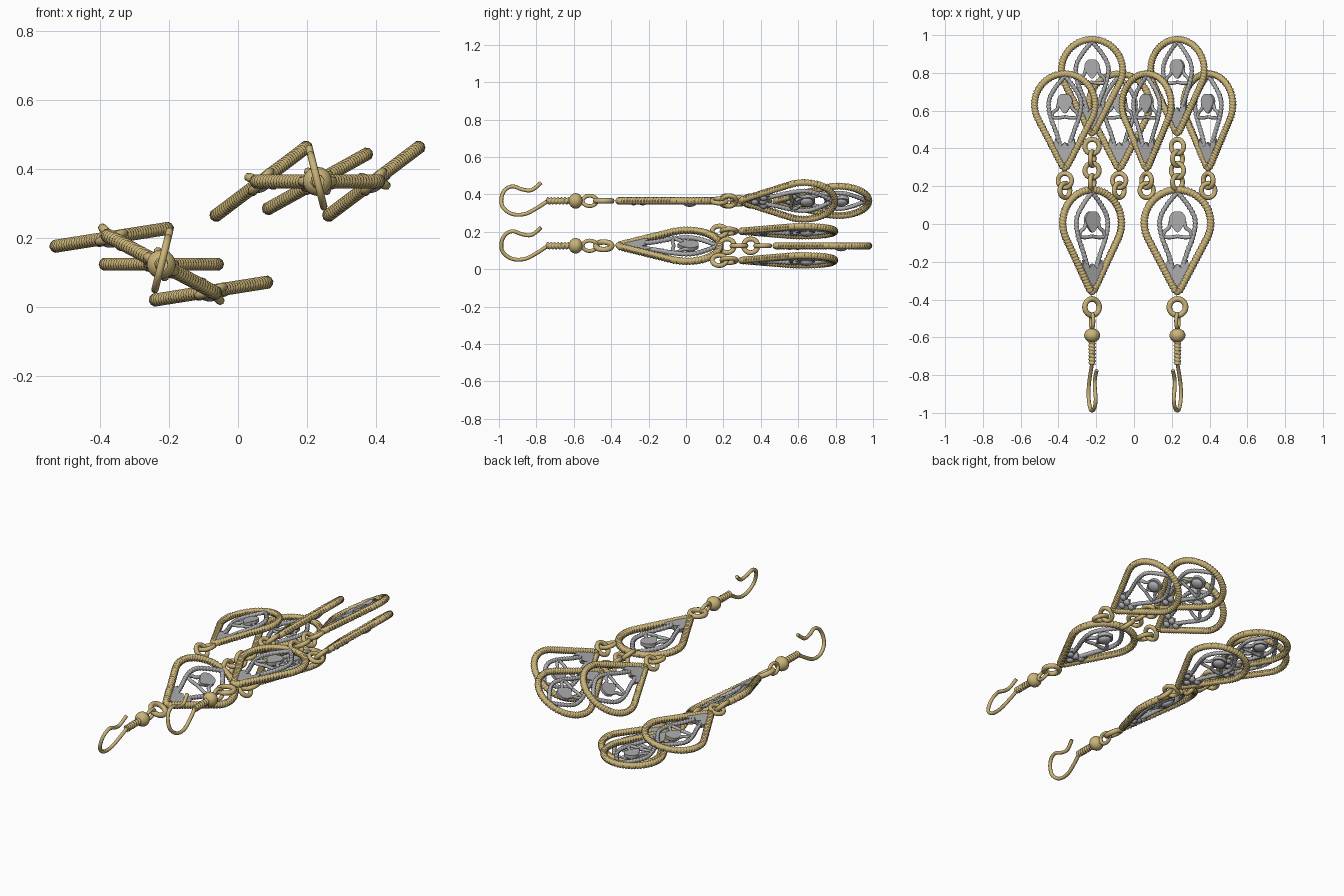
import bpy, bmesh
from math import pi, sin, cos, radians, acos
from mathutils import Vector, Matrix

if "Cube" in bpy.data.objects:
    bpy.data.objects.remove(bpy.data.objects["Cube"])

gold = bpy.data.materials.new("gold")
gold.diffuse_color = (0.60, 0.46, 0.19, 1)
gold.use_nodes = True
gold.node_tree.nodes["Principled BSDF"].inputs["Base Color"].default_value = gold.diffuse_color
silver = bpy.data.materials.new("dark_silver")
silver.diffuse_color = (0.42, 0.42, 0.43, 1)
silver.use_nodes = True
silver.node_tree.nodes["Principled BSDF"].inputs["Base Color"].default_value = silver.diffuse_color


def smooth(pts, closed=False, n=8):
    """Catmull-Rom path through 2D points."""
    P = [Vector((p[0], p[1], 0)) for p in pts]
    m, out = len(P), []
    for i in range(m if closed else m - 1):
        g = lambda k: P[k % m] if closed else P[max(0, min(m - 1, k))]
        a, b, c, d = g(i - 1), g(i), g(i + 1), g(i + 2)
        for j in range(n):
            t = j / n
            out.append(0.5 * (2 * b + (c - a) * t + (2 * a - 5 * b + 4 * c - d) * t * t
                              + (3 * b - a - 3 * c + d) * t ** 3))
    return out if closed else out + [P[-1]]


def resample(path, n, closed):
    """n evenly spaced points along a path."""
    P = path + [path[0]] if closed else path
    L = [0]
    for a, b in zip(P, P[1:]):
        L.append(L[-1] + (b - a).length)
    out, k = [], 0
    for i in range(n):
        s = L[-1] * i / (n if closed else n - 1)
        while k < len(P) - 2 and L[k + 1] < s:
            k += 1
        out.append(P[k].lerp(P[k + 1], (s - L[k]) / max(L[k + 1] - L[k], 1e-9)))
    return out


def sweep(bm, path, r, closed=False, n=40, turns=0, depth=0.0, sides=8):
    """Tube along a flat path; turns and depth give it a twisted-rope surface."""
    P = resample(path, n, closed)
    rings = []
    for i, p in enumerate(P):
        a = P[i - 1] if closed or i else p
        b = P[(i + 1) % n] if closed or i < n - 1 else p
        t = (b - a).normalized()
        side = Vector((t.y, -t.x, 0))
        ring = []
        for j in range(sides):
            th = 2 * pi * j / sides
            rr = r + depth * cos(2 * pi * turns * i / n - th)
            ring.append(bm.verts.new(p + side * rr * cos(th) + Vector((0, 0, rr * sin(th)))))
        rings.append(ring)
    for i in range(n if closed else n - 1):
        A, B = rings[i], rings[(i + 1) % n]
        for j in range(sides):
            k = (j + 1) % sides
            bm.faces.new((A[j], A[k], B[k], B[j]))
    if not closed:
        bm.faces.new(rings[0])
        bm.faces.new(rings[-1])


def ball(bm, c, s, seg=16):
    bmesh.ops.create_uvsphere(bm, u_segments=seg, v_segments=seg // 2 + 2, radius=1,
                              matrix=Matrix.Translation(c) @ Matrix.Diagonal((*s, 1)))


def plate(bm, pts, z0, z1):
    A, B = [[bm.verts.new((p[0], p[1], z)) for p in pts] for z in (z0, z1)]
    bm.faces.new(A)
    bm.faces.new(B)
    for i in range(len(pts)):
        bm.faces.new((A[i - 1], A[i], B[i], B[i - 1]))


def mesh(bm, name, mat):
    bmesh.ops.recalc_face_normals(bm, faces=bm.faces)
    me = bpy.data.meshes.new(name)
    bm.to_mesh(me)
    bm.free()
    me.shade_smooth()
    me.set_sharp_from_angle(angle=radians(50))
    me.materials.append(mat)
    return me


def put(me, name, loc, roll=0, scale=1):
    ob = bpy.data.objects.new(name, me)
    ob.matrix_world = (Matrix.Translation(loc) @ Matrix.Rotation(radians(roll), 4, 'Y')
                       @ Matrix.Scale(scale, 4))
    bpy.context.collection.objects.link(ob)


def circle(r):
    return [Vector((r * cos(a * pi / 24), r * sin(a * pi / 24), 0)) for a in range(48)]


# teardrop rope frame
R, tip = 0.176, 0.38
a0 = acos(R / tip) - pi / 2
outline = [Vector((R * cos(a), R * sin(a), 0)) for a in
           [a0 + (pi - 2 * a0) * i / 60 for i in range(61)]]
outline += [Vector((-0.014, -0.352, 0)), Vector((0, -0.364, 0)), Vector((0.014, -0.352, 0))]
bm = bmesh.new()
sweep(bm, outline, 0.019, True, 320, 80, 0.0025, 10)
frame = mesh(bm, "frame", gold)

# silver filigree, flat on the back: leaf wire, scrolls, domed bead, crown plate with beads
bm = bmesh.new()
half = [(0.045, 0.11), (0.085, 0.045), (0.094, -0.01), (0.08, -0.08), (0.05, -0.16), (0.025, -0.24)]
leaf = [(0, 0.163)] + half
scroll = [(0, -0.07), (0.04, -0.076), (0.074, -0.07), (0.066, -0.042), (0.045, -0.025), (0.036, 0.01)]
for s in (1, -1):
    sweep(bm, smooth([(s * x, y) for x, y in leaf]), 0.0125, False, 90, 22, 0.002)
    sweep(bm, smooth([(s * x, y) for x, y in scroll]), 0.010, False, 28)
plate(bm, smooth([(0, -0.05), (0.028, -0.02), (0.045, 0.02), (0.028, 0.055), (0, 0.062),
                  (-0.028, 0.055), (-0.045, 0.02), (-0.028, -0.02)], True, 4), -0.008, 0.012)
ball(bm, (0, 0.015, -0.012), (0.036, 0.038, 0.02))
crown = [(0.022, -0.24), (0.055, -0.195), (0.062, -0.235), (0.042, -0.262), (0.03, -0.33)]
plate(bm, [(0, -0.215)] + crown + [(-x, y) for x, y in reversed(crown)], -0.008, 0.012)
for x, y in ((0, -0.238), (0.038, -0.235), (-0.038, -0.235), (0, -0.285)):
    ball(bm, (x, y, -0.008), (0.021, 0.021, 0.016), 12)
filigree = mesh(bm, "filigree", silver)

# jump rings
bm = bmesh.new()
sweep(bm, circle(0.038), 0.013, True, 32)
link = mesh(bm, "link", gold)
bm = bmesh.new()
sweep(bm, circle(0.043), 0.015, True, 36)
big_ring = mesh(bm, "big_ring", gold)

# ear hook: eye, bead, coil and bent wire
bm = bmesh.new()
ball(bm, (0, -0.59, 0), (0.042, 0.038, 0.042))
sweep(bm, [Vector((0, -0.62, 0)), Vector((0, -0.745, 0))], 0.018, False, 40, 7, 0.003)
wire = [(0, -0.74), (-0.035, -0.79), (-0.072, -0.86), (-0.072, -0.93), (-0.033, -0.98), (0.02, -0.986),
        (0.063, -0.965), (0.08, -0.925), (0.063, -0.875), (0.06, -0.825), (0.1, -0.775)]
sweep(bm, smooth(wire), 0.0105, False, 90)
eye = [Vector((p.x * 0.75, p.y - 0.515, 0)) for p in circle(0.038)]
sweep(bm, eye, 0.0105, True, 32)
hook = mesh(bm, "hook", gold)


def drop(name, x, y, z, roll, scale):
    put(frame, name + "_frame", (x, y, z), roll, scale)
    put(filigree, name + "_filigree", (x, y, z), roll, scale)


def earring(name, cx, cz, top, center, side, tilt):
    c, s = cos(radians(top)), sin(radians(top))
    put(hook, name + "_hook", (cx, 0, cz), tilt - 90)
    put(big_ring, name + "_top_ring", (cx, -0.44, cz), top)
    drop(name + "_upper_drop", cx, 0.005, cz, top, 1.0)
    drop(name + "_center_drop", cx, 0.815, cz, center, 0.92)
    for i, y in enumerate((0.22, 0.283, 0.346, 0.41)):
        put(link, name + "_center_link", (cx, y, cz), center if i % 2 else center + 75)
    for k, label in ((-1, "left"), (1, "right")):
        x, z = cx + k * 0.163 * c, cz - k * 0.166 * s
        put(link, f"{name}_{label}_upper_link", (x, 0.178, z), side + 55)
        put(link, f"{name}_{label}_lower_link", (x, 0.23, z), side - 10)
        drop(f"{name}_{label}_drop", x, 0.632, z, side, 0.925)


earring("left_earring", -0.222, 0.125, 28, 0, -9, 14)
earring("right_earring", 0.23, 0.365, 0, -29, -37, -14)
